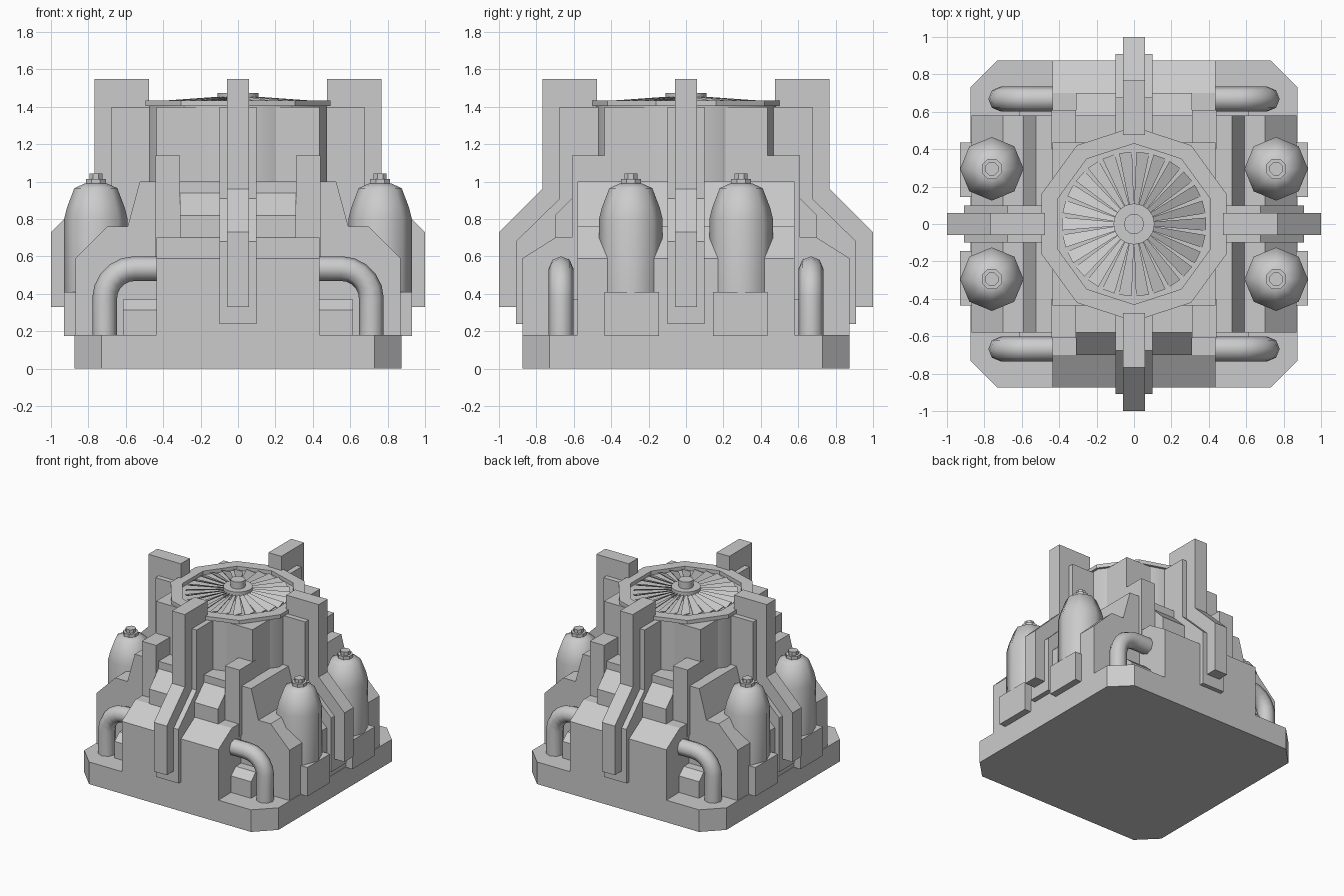
import bpy, bmesh
from math import pi, sin, cos, radians
from mathutils import Matrix, Vector

if "Cube" in bpy.data.objects:
    bpy.data.objects.remove(bpy.data.objects["Cube"])


def finish(name, bm, smooth=None):
    bmesh.ops.recalc_face_normals(bm, faces=bm.faces)
    me = bpy.data.meshes.new(name)
    bm.to_mesh(me)
    bm.free()
    ob = bpy.data.objects.new(name, me)
    bpy.context.collection.objects.link(ob)
    if smooth:
        bpy.ops.object.select_all(action='DESELECT')
        ob.select_set(True)
        bpy.context.view_layer.objects.active = ob
        bpy.ops.object.shade_smooth_by_angle(angle=radians(smooth))
    return ob


def prism(name, profile, axis, lo, hi, spin=0):
    """Extrude a 2D profile along an axis, then spin about z."""
    place = {'x': lambda a, b, t: (t, a, b),
             'y': lambda a, b, t: (a, t, b),
             'z': lambda a, b, t: (a, b, t)}[axis]
    bm = bmesh.new()
    face = bm.faces.new([bm.verts.new(place(a, b, lo)) for a, b in profile])
    ext = bmesh.ops.extrude_face_region(bm, geom=[face])
    verts = [v for v in ext['geom'] if isinstance(v, bmesh.types.BMVert)]
    bmesh.ops.translate(bm, verts=verts, vec=Vector(place(0, 0, hi - lo)))
    bm.transform(Matrix.Rotation(spin, 4, 'Z'))
    return finish(name, bm)


def box(name, x0, x1, y0, y1, z0, z1):
    return prism(name, [(x0, y0), (x1, y0), (x1, y1), (x0, y1)], 'z', z0, z1)


def lathe(name, profile, sides, loc=(0, 0), start=0, closed=False, smooth=None):
    """Stack of polygon rings from (radius, z) pairs."""
    bm = bmesh.new()
    rings = [[bm.verts.new((loc[0] + r * cos(start + 2 * pi * i / sides),
                            loc[1] + r * sin(start + 2 * pi * i / sides), z))
              for i in range(sides)] for r, z in profile]
    pairs = list(zip(rings, rings[1:]))
    if closed:
        pairs.append((rings[-1], rings[0]))
    else:
        bm.faces.new(rings[0])
        bm.faces.new(rings[-1])
    for a, b in pairs:
        for i in range(sides):
            j = (i + 1) % sides
            bm.faces.new((a[i], a[j], b[j], b[i]))
    return finish(name, bm, smooth)


def mirrored(half):
    return half + [(-a, b) for a, b in reversed(half)]


# Base plate with cut corners
c, e = 0.73, 0.875
prism("base_plate", [(e, -c), (e, c), (c, e), (-c, e), (-e, c), (-e, -c), (-c, -e), (c, -e)],
      'z', 0, 0.18)

# Stepped body: wide side housing, front/back housing and upper sloped housing
prism("side_housing", mirrored([(0.87, 0.17), (0.87, 0.59), (0.70, 0.76), (0.59, 0.76),
                                (0.525, 1.0)]), 'y', -0.58, 0.58)
prism("front_back_housing", mirrored([(0.875, 0.17), (0.875, 0.59), (0.70, 0.70)]),
      'x', -0.435, 0.435)
prism("upper_housing", mirrored([(0.70, 0.65), (0.70, 0.82), (0.52, 1.0)]), 'x', -0.31, 0.31)
box("tower_core", -0.435, 0.435, -0.435, 0.435, 0.9, 1.40)

# Ten-sided drum and top ring
lathe("drum", [(0.50, 0.9), (0.50, 1.405)], 10, start=pi / 2, smooth=40)
lathe("top_ring", [(0.52, 1.405), (0.52, 1.435), (0.43, 1.435), (0.43, 1.405)], 10,
      start=pi / 2, closed=True)

# Fan: tilted blades, hub and knob
bm = bmesh.new()
BLADES = 26
for i in range(BLADES):
    rot = Matrix.Rotation(2 * pi * i / BLADES, 4, 'Z')
    pts = [(0.09, -0.011, 1.44), (0.385, -0.036, 1.412), (0.385, 0.034, 1.434), (0.09, 0.011, 1.455)]
    low = [bm.verts.new(rot @ Vector((x, y, z - 0.006))) for x, y, z in pts]
    top = [bm.verts.new(rot @ Vector(p)) for p in pts]
    bm.faces.new(low)
    bm.faces.new(top)
    for a in range(4):
        b = (a + 1) % 4
        bm.faces.new((low[a], low[b], top[b], top[a]))
finish("fan_blades", bm)
lathe("fan_hub", [(0.11, 1.40), (0.11, 1.475)], 16, smooth=40)
lathe("fan_knob", [(0.055, 1.47), (0.055, 1.53)], 10, smooth=40)

# Four buttress fins, each a broad rib with a narrow outer fin
for i in range(4):
    prism(f"rib_{i}", [(0.42, 0.24), (0.91, 0.24), (0.91, 0.68), (0.675, 0.91), (0.675, 1.40),
                       (0.42, 1.40)], 'y', -0.1, 0.1, i * pi / 2)
    prism(f"fin_{i}", [(0.475, 0.33), (1.0, 0.33), (1.0, 0.73), (0.768, 0.96), (0.768, 1.55),
                       (0.475, 1.55)], 'y', -0.058, 0.058, i * pi / 2)

# Parts repeated in the four corners
for sx in (-1, 1):
    for sy in (-1, 1):
        tag = ("left" if sx < 0 else "right") + ("_front" if sy < 0 else "_back")
        box("post_" + tag, sx * 0.31, sx * 0.44, sy * 0.40, sy * 0.61, 0.6, 1.14)
        box("tank_cradle_" + tag, sx * 0.80, sx * 0.93, sy * 0.145, sy * 0.435, 0.175, 0.41)
        # Gas tank with shoulder and valve
        lathe("tank_" + tag, [(0.17, 0.40), (0.17, 0.80), (0.155, 0.86), (0.115, 0.965), (0.06, 0.99)],
              8, (sx * 0.76, sy * 0.295), smooth=50)
        lathe("valve_" + tag, [(0.058, 0.97), (0.058, 1.015), (0.038, 1.015), (0.038, 1.043)],
              8, (sx * 0.76, sy * 0.295), start=pi / 8)
        # Small junction box behind the pipe
        prism("junction_box_" + tag, [(sy * 0.57, 0.17), (sy * 0.71, 0.17), (sy * 0.71, 0.315),
                                      (sy * 0.65, 0.37), (sy * 0.57, 0.37)],
              'x', sx * 0.43, sx * 0.615)
        # Bent pipe swept along an elbow path
        path = [(0.713, 0.17)] + [(0.553 + 0.16 * cos(t), 0.375 + 0.16 * sin(t))
                                  for t in (k * pi / 10 for k in range(6))] + [(0.42, 0.535)]
        cu = bpy.data.curves.new("pipe_" + tag, 'CURVE')
        cu.dimensions = '3D'
        cu.bevel_depth = 0.066
        cu.bevel_resolution = 2
        cu.use_fill_caps = True
        sp = cu.splines.new('POLY')
        sp.points.add(len(path) - 1)
        for p, (x, z) in zip(sp.points, path):
            p.co = (sx * x, sy * 0.668, z, 1)
        bpy.context.collection.objects.link(bpy.data.objects.new("pipe_" + tag, cu))
